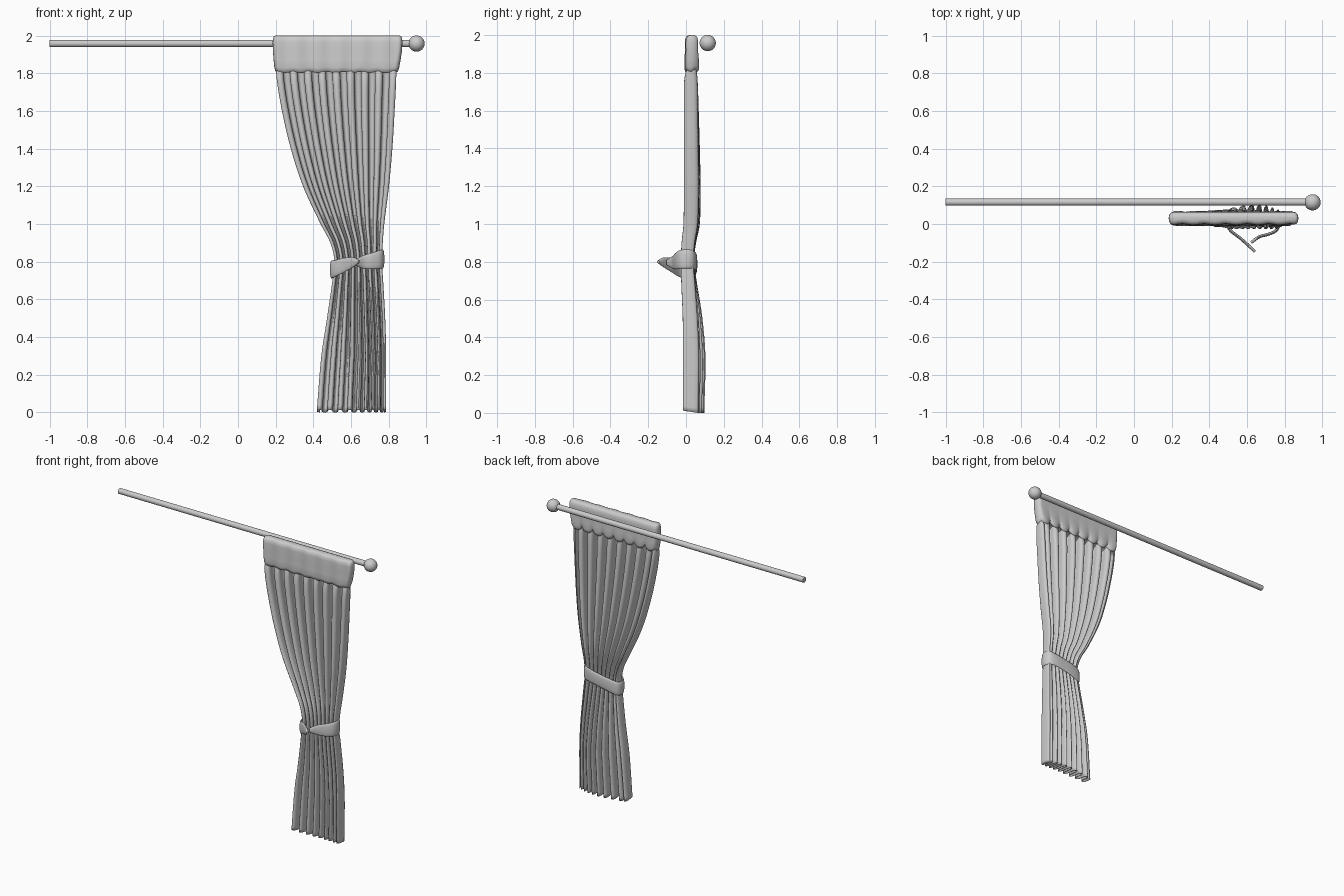
import bpy, math
from mathutils import Vector

if "Cube" in bpy.data.objects:
    bpy.data.objects.remove(bpy.data.objects["Cube"])


def table(pts, t):
    """Smooth Catmull-Rom style lookup in rows (t, a, b, ...)."""
    i = 0
    while i < len(pts) - 2 and t > pts[i + 1][0]:
        i += 1
    p, q = pts[i], pts[i + 1]
    a, b = pts[max(i - 1, 0)], pts[min(i + 2, len(pts) - 1)]
    h = q[0] - p[0]
    s = min(max((t - p[0]) / h, 0), 1)
    out = []
    for k in range(1, len(p)):
        m0 = (q[k] - a[k]) / (q[0] - a[0]) * h
        m1 = (b[k] - p[k]) / (b[0] - p[0]) * h
        out.append((2*s**3 - 3*s*s + 1)*p[k] + (s**3 - 2*s*s + s)*m0
                   + (3*s*s - 2*s**3)*q[k] + (s**3 - s*s)*m1)
    return out


def loft(name, rows, closed=False, caps=False):
    """Skin a list of equally long point rows."""
    n = len(rows[0])
    verts = [p for r in rows for p in r]
    faces = []
    for j in range(len(rows) - 1):
        for i in range(n if closed else n - 1):
            k = (i + 1) % n
            faces.append((j*n + i, j*n + k, (j+1)*n + k, (j+1)*n + i))
    if caps:
        faces.append(tuple(reversed(range(n))))
        faces.append(tuple(range((len(rows) - 1)*n, len(rows)*n)))
    me = bpy.data.meshes.new(name)
    me.from_pydata(verts, [], faces)
    ob = bpy.data.objects.new(name, me)
    bpy.context.collection.objects.link(ob)
    smooth(ob)
    return ob


def smooth(ob):
    bpy.ops.object.select_all(action='DESELECT')
    ob.select_set(True)
    bpy.context.view_layer.objects.active = ob
    bpy.ops.object.shade_smooth_by_angle(angle=math.radians(50))


# Rod and ball finial
bpy.ops.mesh.primitive_cylinder_add(vertices=24, radius=0.019, depth=1.92,
                                    location=(-0.04, 0.116, 1.958), rotation=(0, math.pi/2, 0))
bpy.context.object.name = "rod"
smooth(bpy.context.object)
bpy.ops.mesh.primitive_uv_sphere_add(segments=32, ring_count=16, radius=0.043,
                                     location=(0.948, 0.115, 1.958))
bpy.context.object.name = "finial"
smooth(bpy.context.object)

# Curtain outline: z, left x, right x, front y, back y, extra back depth in the middle
outline = [(0.0, 0.420, 0.785, -0.014, 0.062, 0.034), (0.3, 0.444, 0.785, -0.015, 0.065, 0.037),
           (0.5, 0.474, 0.780, -0.016, 0.058, 0.028), (0.7, 0.503, 0.769, -0.024, 0.045, 0.010),
           (0.8, 0.514, 0.763, -0.026, 0.038, 0.003), (0.9, 0.492, 0.767, -0.022, 0.045, 0.007),
           (1.0, 0.440, 0.775, -0.012, 0.060, 0.012), (1.2, 0.347, 0.800, -0.010, 0.066, 0.010),
           (1.4, 0.282, 0.818, -0.010, 0.064, 0.008), (1.6, 0.235, 0.830, -0.010, 0.062, 0.004),
           (1.76, 0.208, 0.838, -0.008, 0.060, 0.0), (1.84, 0.202, 0.840, 0.008, 0.052, 0.0)]

# Curtain: a sheet of deep rounded folds with side returns
folds, steps, pinch, reach = 8.5, 204, 0.6, -0.25
period = 2*math.pi
first, last = 0.66, period*folds - 0.66
rows = []
for j in range(75):
    z = 1.84*j/74
    L, R, yf, yb, extra = table(outline, z)
    wide = 0.10*max(0, min(1, (0.8 - z)/0.5))   # wider first flap low down

    def place(u, v):
        # u across the width, v from front (0) to back (1)
        w = u + wide*math.sin(math.pi*u)
        back = yb + extra*math.sin(math.pi*min(max(u, 0), 1))
        drop = 0.012*(1 - v)*max(0, 1 - z/0.3)
        return (L + (R - L)*w, yf + (back - yf)*v, z + drop)

    row = [place(0.03, 1), place(0.008, 0.9), place(0.001, 0.7), place(0, 0.45)]
    for i in range(steps + 1):
        th = first + (last - first)*i/steps
        u = (th - pinch*math.sin(2*th) + reach)/(period*folds + 2*reach)
        # narrow creases between front bulges
        v = 0.5 - 0.5*math.sin(th)
        row.append(place(max(0, min(1, u)), v))
    row += [place(1, 0.45), place(0.999, 0.7), place(0.992, 0.9), place(0.97, 1)]
    rows.append(row)
curtain = loft("curtain", rows)
thick = curtain.modifiers.new("thickness", 'SOLIDIFY')
thick.thickness = 0.003
thick.offset = 0

# Header: puffy rounded band, scalloped along its lower back edge
profile = [(1.815, 0.026), (1.805, 0.015), (1.811, 0.006), (1.83, 0.001), (1.87, 0.0),
           (1.92, 0.001), (1.965, 0.0), (1.985, 0.003), (1.996, 0.011), (2.0, 0.024)]
rows = []
for z, inset in profile:
    low = max(0, min(1, (1.93 - z)/0.12))
    x0, x1 = 0.184 + 0.010*low + inset*0.6, 0.873 - 0.020*low - inset*0.6
    row = []
    for i in range(160):
        # evenly spaced round-ended slot
        half, t = 0.5*(x1 - x0), i/160
        r = 0.034 - inset
        rr = 0.022
        if t < 0.45:
            c, s = -1 + 2*t/0.45, -1
        elif t < 0.5:
            c, s = 1, -math.cos(math.pi*(t - 0.45)/0.05)
        elif t < 0.95:
            c, s = 1 - 2*(t - 0.5)/0.45, 1
        else:
            c, s = -1, math.cos(math.pi*(t - 0.95)/0.05)
        x = 0.5*(x0 + x1) + c*(half - rr) + (math.copysign(rr*math.sqrt(max(0, 1 - s*s)), c)
                                             if abs(s) < 1 else 0)
        wave = abs(math.sin(math.pi*8*(x - x0)/(x1 - x0)))
        y = 0.031 + s*r
        if s > 0:
            y += s*(0.008*wave*low - 0.001)
            dz = low*s*0.028*(1 - wave)**1.5
        else:
            y += -s*0.003*math.sin(x*55) + 0.005*s*low
            dz = 0.003*low*math.sin(x*70)
        row.append((x, y, z + (dz if z < 1.9 else 0)))
    rows.append(row)
loft("header", rows, closed=True, caps=True)

# Tieback: open flat band, path t, x, y, z, height
path = [(0, 0.642, -0.147, 0.800, 0.016), (1, 0.612, -0.118, 0.797, 0.052),
        (2, 0.565, -0.076, 0.782, 0.076), (3, 0.512, -0.034, 0.763, 0.088),
        (4, 0.496, 0.004, 0.758, 0.094), (5, 0.512, 0.038, 0.762, 0.094),
        (6, 0.570, 0.050, 0.778, 0.092), (7, 0.640, 0.052, 0.792, 0.090),
        (8, 0.715, 0.049, 0.806, 0.092), (9, 0.758, 0.034, 0.813, 0.098),
        (10, 0.769, 0.000, 0.814, 0.100), (11, 0.755, -0.034, 0.812, 0.098),
        (12, 0.715, -0.054, 0.804, 0.088), (13, 0.665, -0.068, 0.798, 0.070),
        (14, 0.622, -0.098, 0.796, 0.030)]
rows = []
for j in range(85):
    t = 14*j/84
    x, y, z, h = table(path, t)
    a, b = table(path, max(t - 0.05, 0)), table(path, min(t + 0.05, 14))
    side = Vector((a[1] - b[1], b[0] - a[0], 0)).normalized()
    row = []
    for i in range(16):
        ang = period*i/16
        c, s = math.cos(ang), math.sin(ang)
        up = math.copysign(abs(s)**0.7, s)*h/2
        row.append(Vector((x, y, z + up)) + side*c*0.008)
    rows.append(row)
loft("tieback", rows, closed=True, caps=True)
